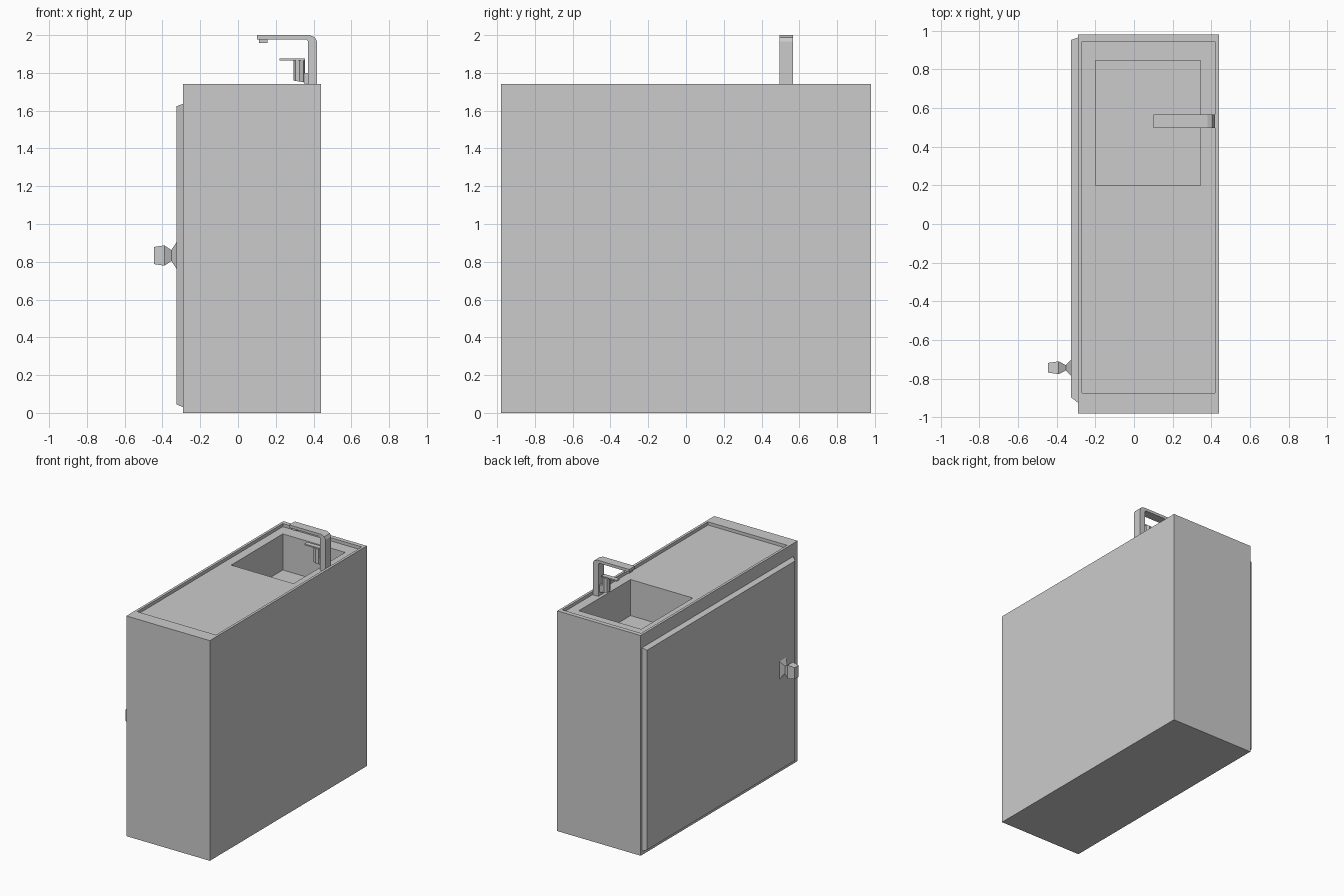
import bpy, bmesh, math

if "Cube" in bpy.data.objects:
    bpy.data.objects.remove(bpy.data.objects["Cube"])


def finish(name, bm):
    bmesh.ops.recalc_face_normals(bm, faces=bm.faces)
    me = bpy.data.meshes.new(name)
    bm.to_mesh(me)
    bm.free()
    ob = bpy.data.objects.new(name, me)
    bpy.context.collection.objects.link(ob)
    return ob


def loft(name, rings):
    """Skin a list of equal-length vertex rings and cap both ends."""
    bm = bmesh.new()
    vs = [[bm.verts.new(p) for p in r] for r in rings]
    n = len(rings[0])
    for a, b in zip(vs, vs[1:]):
        for i in range(n):
            j = (i + 1) % n
            bm.faces.new((a[i], a[j], b[j], b[i]))
    bm.faces.new(vs[0])
    bm.faces.new(vs[-1])
    return finish(name, bm)


def rect_x(x, y0, y1, z0, z1):
    return [(x, y0, z0), (x, y1, z0), (x, y1, z1), (x, y0, z1)]


def box(name, x0, x1, y0, y1, z0, z1):
    return loft(name, [rect_x(x, y0, y1, z0, z1) for x in (x0, x1)])


def ellipse(cx, cy, z, rx, ry, n, tilt=0.0):
    angs = [2 * math.pi * i / n for i in range(n)]
    return [(cx + rx * math.cos(a), cy + ry * math.sin(a), z + tilt * math.cos(a)) for a in angs]


# Cabinet body with recessed worktop and sink basin
body = box("cabinet_body", -0.29, 0.44, -0.98, 0.98, 0, 1.74)
cutters = [box("worktop_recess_cutter", -0.27, 0.42, -0.875, 0.945, 1.715, 1.9),
           box("basin_cutter", -0.2, 0.345, 0.2, 0.845, 1.43, 1.95)]
for c in cutters:
    m = body.modifiers.new("cut", 'BOOLEAN')
    m.operation = 'DIFFERENCE'
    m.solver = 'EXACT'
    m.object = c
    c.hide_render = True
bpy.context.view_layer.update()
cut = bpy.data.meshes.new_from_object(body.evaluated_get(bpy.context.evaluated_depsgraph_get()))
body.modifiers.clear()
body.data = cut
for c in cutters:
    bpy.data.objects.remove(c)

# Door panel with bevelled edges on the left side
loft("door", [rect_x(-0.29, -0.925, 0.965, 0.03, 1.637),
              rect_x(-0.326, -0.897, 0.953, 0.045, 1.623)])

# Door knob: rectangular sections along x (x, half width, half height)
loft("door_knob", [rect_x(x, -0.744 - w, -0.744 + w, 0.833 - h, 0.833 + h)
                   for x, w, h in [(-0.326, 0.041, 0.07), (-0.353, 0.014, 0.029),
                                   (-0.39, 0.033, 0.054), (-0.446, 0.025, 0.045)]])

# Drain in the basin floor
loft("drain", [ellipse(0.222, 0.664, z, 0.032, 0.038, 20) for z in (1.425, 1.432)])

# Tap: bent flat profile extruded across y
tap = [(0.418, 1.715), (0.418, 1.967), (0.407, 1.988), (0.38, 2.0), (0.1, 2.0),
       (0.1, 1.978), (0.36, 1.978), (0.37, 1.968), (0.37, 1.715)]
loft("tap_spout", [[(x, y, z) for x, z in tap] for y in (0.496, 0.567)])
box("tap_nozzle", 0.11, 0.155, 0.51, 0.553, 1.958, 1.98)

# Tap lever: upright barrel, flat handle and link to the spout column
loft("lever_barrel", [ellipse(0.325, 0.532, 1.754, 0.03, 0.03, 8, -0.005),
                      ellipse(0.325, 0.532, 1.868, 0.03, 0.03, 8)])
box("lever_handle", 0.22, 0.355, 0.513, 0.551, 1.866, 1.876)
box("lever_link", 0.35, 0.372, 0.512, 0.552, 1.745, 1.8)
